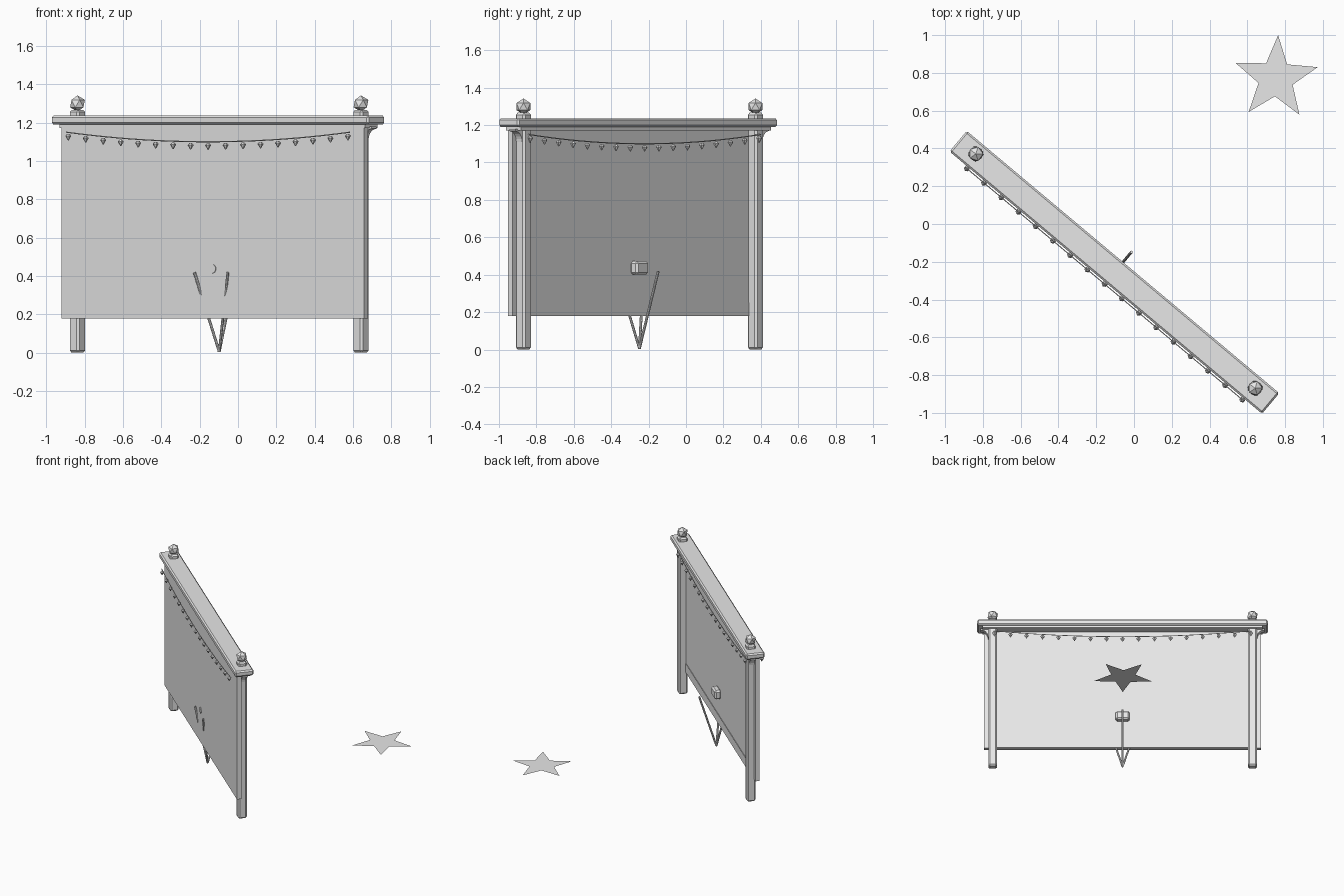
import bpy, bmesh, math
from mathutils import Matrix, Vector

old = bpy.data.objects.get("Cube")
if old:
    bpy.data.objects.remove(old)

grey = bpy.data.materials.new("light_grey")
grey.use_nodes = True
grey.diffuse_color = (0.8, 0.8, 0.8, 1)
grey.node_tree.nodes["Principled BSDF"].inputs["Base Color"].default_value = (0.8, 0.8, 0.8, 1)

# The stand is built along its own x axis, then turned and placed
STAND = Matrix.Translation((-0.098, -0.249, 0)) @ Matrix.Rotation(math.radians(-40), 4, 'Z')


def finish(name, bm, matrix=STAND, bevel=0):
    bmesh.ops.recalc_face_normals(bm, faces=bm.faces)
    mesh = bpy.data.meshes.new(name)
    bm.to_mesh(mesh)
    bm.free()
    mesh.materials.append(grey)
    obj = bpy.data.objects.new(name, mesh)
    bpy.context.collection.objects.link(obj)
    obj.matrix_world = matrix
    if bevel:
        mod = obj.modifiers.new("bevel", 'BEVEL')
        mod.width = bevel
        mod.segments = 1
    return obj


def box(name, low, high, bevel=0):
    bm = bmesh.new()
    low, high = Vector(low), Vector(high)
    m = Matrix.Translation((low + high) / 2) @ Matrix.Diagonal((*(high - low), 1))
    bmesh.ops.create_cube(bm, size=1, matrix=m)
    return finish(name, bm, bevel=bevel)


def rod(bm, a, b, r1, r2, sides):
    a, b = Vector(a), Vector(b)
    turn = (b - a).to_track_quat('Z', 'Y').to_matrix().to_4x4()
    bmesh.ops.create_cone(bm, cap_ends=True, segments=sides, radius1=r1, radius2=r2,
                          depth=(b - a).length, matrix=Matrix.Translation((a + b) / 2) @ turn)


# Top beam and its lower moulding
box("top_beam", (-1.08, -0.08, 1.19), (1.08, 0.062, 1.236), 0.01)
box("beam_moulding", (-1.04, -0.058, 1.172), (1.04, 0.045, 1.191))

# Large panel in front of the posts, with a thin bottom band on its back
box("panel", (-1.03, -0.053, 0.178), (1.03, -0.02, 1.18))
box("bottom_band", (-0.94, -0.021, 0.178), (0.94, -0.016, 0.25))

# Posts with faceted finials and curved outer brackets
for side, label in ((-1, "right"), (1, "left")):
    x = side * 0.965
    box(label + "_post", (x - 0.033, -0.033, 0), (x + 0.033, 0.033, 1.266), 0.011)

    bm = bmesh.new()
    turn = Matrix.Rotation(math.radians(40), 4, 'Z')
    bmesh.ops.create_icosphere(bm, subdivisions=1, radius=0.043,
                               matrix=Matrix.Translation((x, 0, 1.299)) @ turn)
    finish(label + "_finial", bm)

    bm = bmesh.new()
    inner, outer, top, low = 0.99, 1.055, 1.18, 1.11
    profile = [(inner, low), (inner, top), (outer, top)]
    for i in range(7):
        a = math.radians(15 * i)
        profile.append((outer - 0.055 * math.sin(a), low + 0.058 * math.cos(a)))
    # The arc runs from the outer tip down to the post
    face = bm.faces.new([bm.verts.new((side * px, -0.02, pz)) for px, pz in profile])
    ext = bmesh.ops.extrude_face_region(bm, geom=[face])
    bmesh.ops.translate(bm, vec=(0, 0.04, 0),
                        verts=[v for v in ext["geom"] if isinstance(v, bmesh.types.BMVert)])
    finish(label + "_bracket", bm)


# Sagging strings with small hanging bulbs on both sides
def sag(u):
    return 1.1 + 0.05 * (u / 0.965) ** 2


for label, y in (("front", -0.09), ("back", 0.036)):
    bm = bmesh.new()
    steps = [-0.965 + 1.93 * i / 24 for i in range(25)]
    for a, b in zip(steps, steps[1:]):
        rod(bm, (a, y, sag(a)), (b, y, sag(b)), 0.003, 0.003, 6)
    finish(label + "_string", bm)
    bm = bmesh.new()
    for i in range(-8, 9):
        u = i * 0.119
        z = sag(u)
        rod(bm, (u, y, z - 0.042), (u, y, z - 0.018), 0.002, 0.016, 6)
        rod(bm, (u, y, z - 0.018), (u, y, z - 0.008), 0.016, 0.007, 6)
    finish(label + "_bulbs", bm)

# Three thin legs spreading upward from one foot point
bm = bmesh.new()
for angle in (90, 210, 330):
    a = math.radians(angle)
    rod(bm, (0, 0, 0.005), (0.131 * math.cos(a), 0.131 * math.sin(a), 0.418), 0.0075, 0.0075, 8)
finish("tripod_legs", bm)

# Small box with a round lens reaching through the panel
box("camera_body", (-0.051, -0.026, 0.4), (0.051, 0.026, 0.472), 0.012)
bm = bmesh.new()
rod(bm, (0, -0.02, 0.437), (0, -0.057, 0.437), 0.023, 0.023, 16)
finish("camera_lens", bm)

# Flat star lying near the ground
bm = bmesh.new()
points = []
for i in range(10):
    a = math.radians(87 + 36 * i)
    r = 0.095 if i % 2 else 0.229
    points.append(bm.verts.new((r * math.cos(a), r * math.sin(a), 0)))
bm.faces.new(points)
star = finish("floor_star", bm, Matrix.Translation((0.751, 0.771, 0.012)))
if star.data.polygons[0].normal.z < 0:
    star.data.flip_normals()
